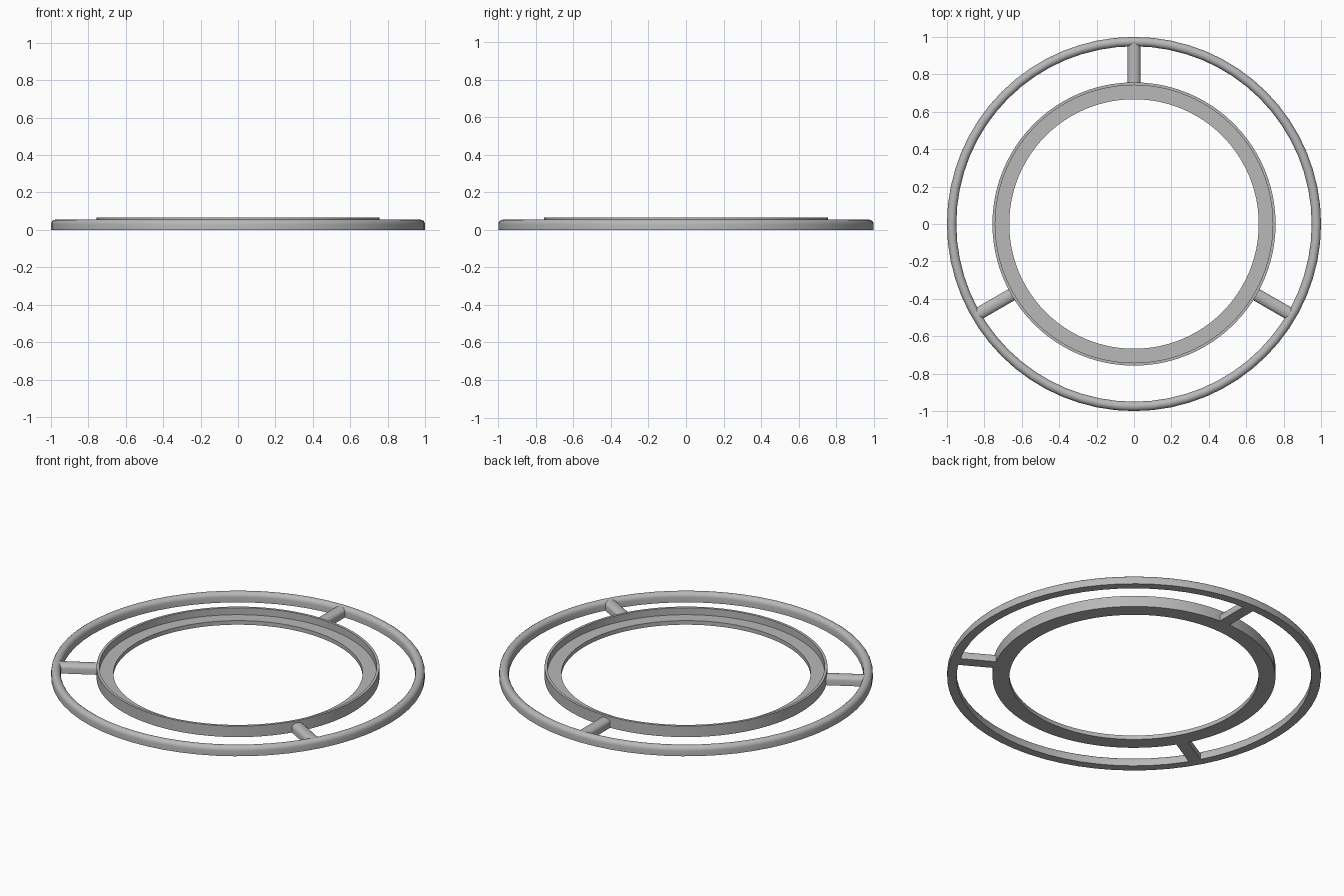
import bpy, bmesh, math
from mathutils import Matrix

cube = bpy.data.objects.get("Cube")
if cube:
    bpy.data.objects.remove(cube, do_unlink=True)

grey = bpy.data.materials.new("plain grey")
grey.use_nodes = True
colour = (0.48, 0.48, 0.48, 1)
grey.diffuse_color = colour
grey.node_tree.nodes["Principled BSDF"].inputs["Base Color"].default_value = colour


def finish(bm, name):
    bmesh.ops.recalc_face_normals(bm, faces=bm.faces)
    mesh = bpy.data.meshes.new(name)
    bm.to_mesh(mesh)
    bm.free()
    mesh.materials.append(grey)
    obj = bpy.data.objects.new(name, mesh)
    bpy.context.collection.objects.link(obj)
    bpy.ops.object.select_all(action="DESELECT")
    obj.select_set(True)
    bpy.context.view_layer.objects.active = obj
    bpy.ops.object.shade_smooth_by_angle(angle=math.radians(35))
    return obj


def arch(centre, half_width, shoulder, top, steps=8):
    """Flat-bottomed section with a rounded top, as (across, height) pairs."""
    points = [(centre - half_width, 0), (centre + half_width, 0)]
    for i in range(steps + 1):
        a = math.pi * i / steps
        points.append((centre + half_width * math.cos(a),
                       shoulder + (top - shoulder) * math.sin(a)))
    return points


def ring(name, profile, segments):
    """Revolve a closed (radius, height) profile around z."""
    bm = bmesh.new()
    loops = []
    for s in range(segments):
        a = 2 * math.pi * s / segments
        loops.append([bm.verts.new((r * math.cos(a), r * math.sin(a), z))
                      for r, z in profile])
    count = len(profile)
    for s in range(segments):
        here, after = loops[s], loops[(s + 1) % segments]
        for i in range(count):
            j = (i + 1) % count
            bm.faces.new((here[i], after[i], after[j], here[j]))
    return finish(bm, name)


def spoke(name, angle, inner, outer):
    """Extrude the arched section outward along a radius."""
    bm = bmesh.new()
    face = bm.faces.new([bm.verts.new((inner, y, z))
                         for y, z in arch(0, 0.034, 0.03, 0.053)])
    new = bmesh.ops.extrude_face_region(bm, geom=[face], use_keep_orig=True)
    moved = [v for v in new["geom"] if isinstance(v, bmesh.types.BMVert)]
    bmesh.ops.translate(bm, verts=moved, vec=(outer - inner, 0, 0))
    bmesh.ops.transform(bm, matrix=Matrix.Rotation(angle, 4, "Z"), verts=bm.verts)
    return finish(bm, name)


# Outer rounded hoop
ring("outer_hoop", arch(0.975, 0.025, 0.03, 0.055), 64)

# Inner holder: flat ledge with a thin raised wall
ring("inner_holder", [(0.667, 0), (0.757, 0), (0.757, 0.065),
                      (0.742, 0.065), (0.742, 0.024), (0.667, 0.024)], 96)

# Three connecting spokes, one pointing to the back
for label, degrees in (("back", 90), ("right", 210), ("left", 330)):
    spoke(label + "_spoke", math.radians(degrees), 0.75, 0.965)
